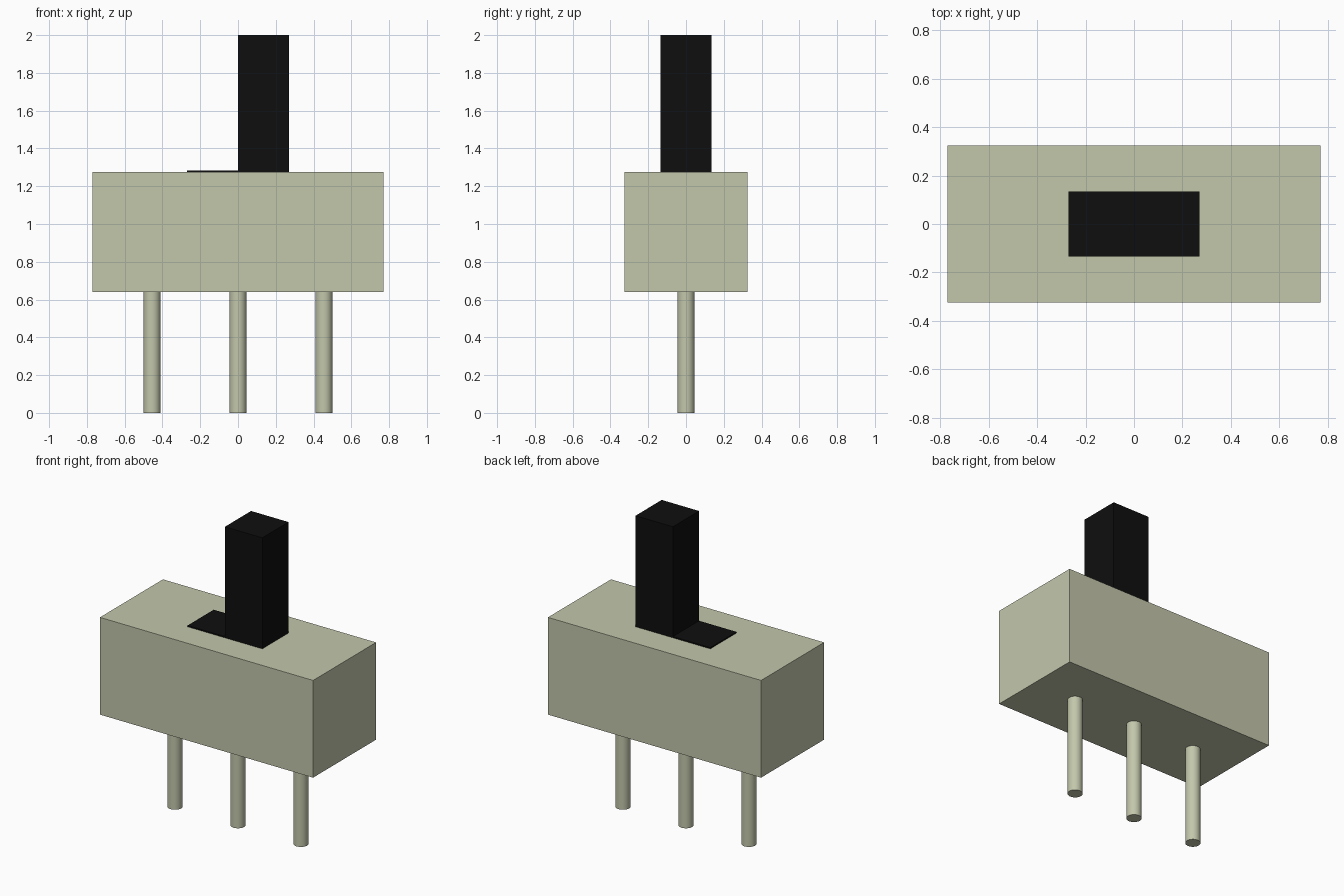
import bpy
import math

cube = bpy.data.objects.get("Cube")
if cube:
    bpy.data.objects.remove(cube, do_unlink=True)


def material(name, colour):
    mat = bpy.data.materials.new(name)
    mat.use_nodes = True
    mat.diffuse_color = colour
    bsdf = next(n for n in mat.node_tree.nodes if n.type == 'BSDF_PRINCIPLED')
    bsdf.inputs["Base Color"].default_value = colour
    return mat


def box(name, low, high, mat):
    centre = [(a + b) / 2 for a, b in zip(low, high)]
    bpy.ops.mesh.primitive_cube_add(size=1, location=centre)
    obj = bpy.context.object
    obj.name = name
    obj.scale = [b - a for a, b in zip(low, high)]
    bpy.ops.object.transform_apply(location=False, rotation=False, scale=True)
    obj.data.materials.append(mat)
    return obj


def pin(name, x, mat):
    bpy.ops.mesh.primitive_cylinder_add(
        vertices=32, radius=PIN_RADIUS, depth=BODY_BOTTOM, location=(x, 0, BODY_BOTTOM / 2))
    obj = bpy.context.object
    obj.name = name
    bpy.ops.object.shade_smooth_by_angle(angle=math.radians(30))
    obj.data.materials.append(mat)
    return obj


BODY_BOTTOM, BODY_TOP = 0.64, 1.275
PIN_RADIUS = 0.045
PIN_SPACING = 0.455

grey = material("pale olive grey", (0.546, 0.571, 0.407, 1))
black = material("black", (0.0045, 0.0045, 0.0045, 1))

# Housing
box("switch_body", (-0.77, -0.325, BODY_BOTTOM), (0.77, 0.325, BODY_TOP), grey)

# Slot plate, and the lever standing on its left half
box("slot_plate", (-0.27, -0.135, BODY_TOP), (0.27, 0.135, BODY_TOP + 0.008), black)
box("slider_lever", (0, -0.135, BODY_TOP + 0.008), (0.27, 0.135, 2.0), black)

# Terminal pins
for i, side in enumerate(("right", "middle", "left")):
    pin(f"{side}_pin", (i - 1) * PIN_SPACING, grey)
